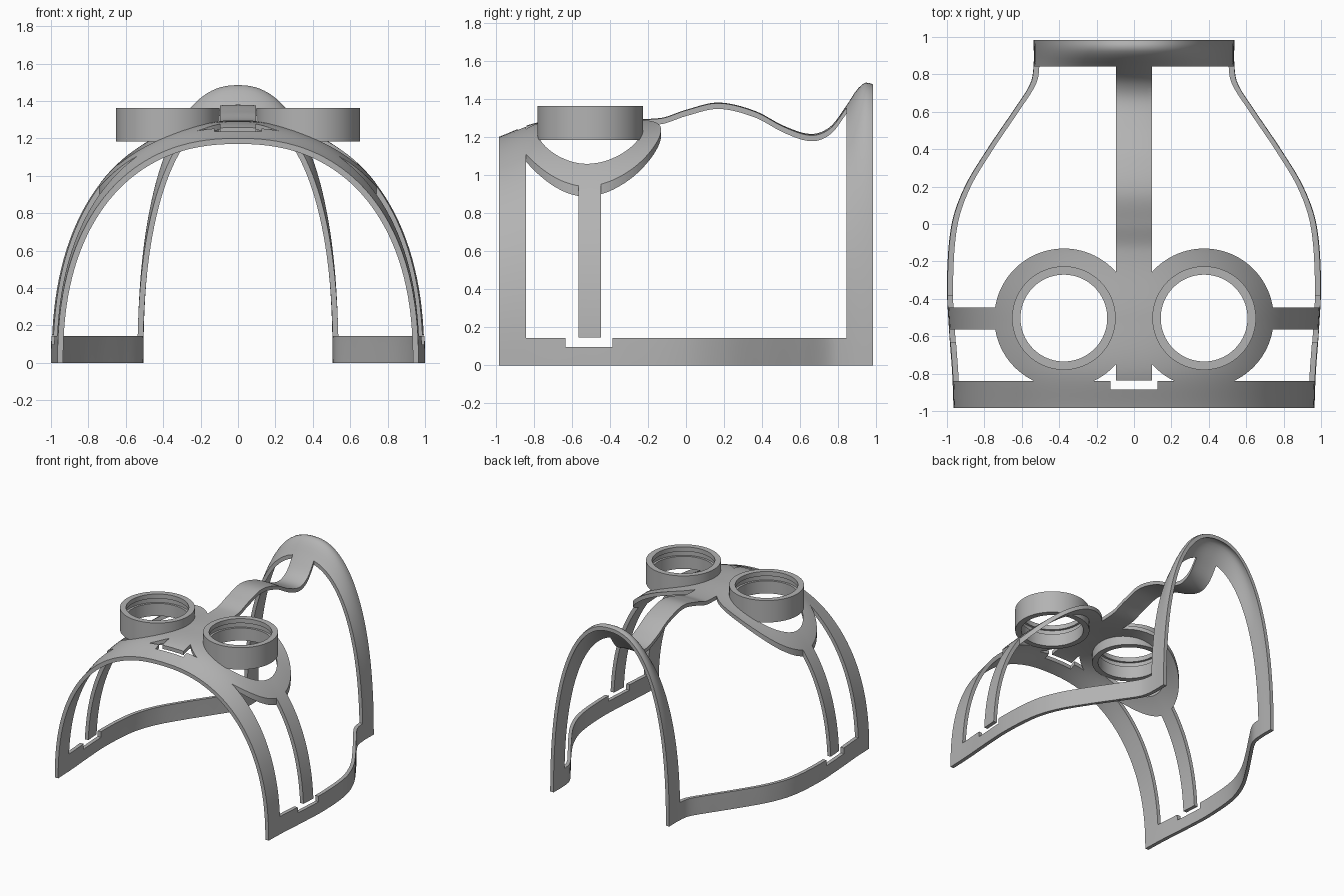
import bpy
import bmesh
import math
from mathutils import Vector

if "Cube" in bpy.data.objects:
    bpy.data.objects.remove(bpy.data.objects["Cube"], do_unlink=True)

# One plain colour for everything
grey = bpy.data.materials.new("neutral_grey")
grey.use_nodes = True
COLOUR = (0.45, 0.45, 0.45, 1)
grey.diffuse_color = COLOUR
grey.node_tree.nodes["Principled BSDF"].inputs["Base Color"].default_value = COLOUR

# Top line and half width of the shell along its length: (y, value)
RIDGE = [(-0.983, 1.20), (-0.78, 1.275), (-0.5, 1.295), (-0.14, 1.298), (0.0, 1.342),
         (0.17, 1.38), (0.36, 1.337), (0.52, 1.255), (0.66, 1.215), (0.76, 1.255),
         (0.84, 1.36), (0.9, 1.45), (0.945, 1.485), (0.983, 1.475)]
WIDTH = [(-0.983, 0.965), (-0.8, 0.972), (-0.55, 0.99), (-0.3, 1.0), (0.0, 0.975),
         (0.2, 0.905), (0.4, 0.785), (0.6, 0.65), (0.75, 0.555), (0.85, 0.537), (0.983, 0.537)]
END = 0.983
POWER = 2.3
WALL = 0.03
EYE = Vector((0.375, -0.503, 0))


def smooth_value(points, y):
    """Cubic curve through the points."""
    i = 0
    while i < len(points) - 2 and y > points[i + 1][0]:
        i += 1

    def slope(k):
        a, b = points[max(k - 1, 0)], points[min(k + 1, len(points) - 1)]
        return (b[1] - a[1]) / (b[0] - a[0])

    (y0, v0), (y1, v1) = points[i], points[i + 1]
    d = y1 - y0
    s = (y - y0) / d
    return (v0 * (1 + 2 * s) * (1 - s) ** 2 + v1 * s * s * (3 - 2 * s)
            + d * slope(i) * s * (1 - s) ** 2 - d * slope(i + 1) * s * s * (1 - s))


def make_object(name, bm):
    bmesh.ops.recalc_face_normals(bm, faces=bm.faces)
    mesh = bpy.data.meshes.new(name)
    bm.to_mesh(mesh)
    bm.free()
    obj = bpy.data.objects.new(name, mesh)
    bpy.context.collection.objects.link(obj)
    mesh.materials.append(grey)
    return obj


def box(name, low, high):
    bm = bmesh.new()
    bmesh.ops.create_cube(bm, size=1)
    low, high = Vector(low), Vector(high)
    for v in bm.verts:
        v.co = (low + high) / 2 + v.co * (high - low)
    return make_object(name, bm)


def cylinder(name, side, radius, low, high):
    bm = bmesh.new()
    bmesh.ops.create_cone(bm, cap_ends=True, segments=96, radius1=radius,
                          radius2=radius, depth=high - low)
    bmesh.ops.translate(bm, verts=bm.verts,
                        vec=(side * EYE.x, EYE.y, (low + high) / 2))
    return make_object(name, bm)


def combine(target, other, operation):
    """Apply a boolean and throw the helper away."""
    mod = target.modifiers.new("cut", "BOOLEAN")
    mod.operation = operation
    mod.solver = "EXACT"
    mod.object = other
    bpy.context.view_layer.objects.active = target
    bpy.ops.object.modifier_apply(modifier=mod.name)
    bpy.data.objects.remove(other, do_unlink=True)


def shade(obj):
    bpy.ops.object.select_all(action="DESELECT")
    obj.select_set(True)
    bpy.context.view_layer.objects.active = obj
    bpy.ops.object.shade_smooth_by_angle(angle=math.radians(35))


def make_shell(name, rows=100, cols=72):
    """Closed thin vault: each row is an outer arch and the inner arch back."""
    bm = bmesh.new()
    loops = []
    for r in range(rows + 1):
        y = -END + 2 * END * r / rows
        w, h = smooth_value(WIDTH, y), smooth_value(RIDGE, y)
        loop = []
        for inset, order in ((0, range(cols + 1)), (WALL, range(cols, -1, -1))):
            for c in order:
                t = math.pi * c / cols
                cx, sz = math.cos(t), max(math.sin(t), 0)
                if c in (0, cols):
                    sz = 0
                x = math.copysign(abs(cx) ** (2 / POWER), cx) * (w - inset)
                loop.append(bm.verts.new((x, y, sz ** (2 / POWER) * (h - inset))))
        loops.append(loop)
    n = len(loops[0])
    for a, b in zip(loops, loops[1:]):
        for k in range(n):
            m = (k + 1) % n
            bm.faces.new((a[k], a[m], b[m], b[k]))
    for loop in (loops[0], loops[-1]):
        for k in range(cols):
            bm.faces.new((loop[k], loop[k + 1], loop[n - 2 - k], loop[n - 1 - k]))
    bmesh.ops.triangulate(bm, faces=bm.faces)
    return make_object(name, bm)


# Outline of everything that stays: end arches, side rails, spine, discs, straps
keep = box("keep", (-1.2, -1.2, -0.2), (1.2, 1.2, 0.143))
pieces = [box("front_arch", (-1.15, -1.15, -0.1), (1.15, -0.84, 1.9)),
          box("back_arch", (-1.14, 0.842, -0.11), (1.14, 1.14, 1.91)),
          box("spine", (-0.095, -1.1, 0.7), (0.095, 1.1, 1.8))]
for side in (-1, 1):
    pieces.append(cylinder("disc", side, 0.372, 0.5, 1.75))
    xs = sorted((side * 0.69, side * 1.1))
    pieces.append(box("strap", (xs[0], -0.565, 0.05), (xs[1], -0.447, 1.3)))
for piece in pieces:
    combine(keep, piece, "UNION")

# Shell trimmed to that outline
frame = make_shell("frame")
combine(frame, keep, "INTERSECT")

# Round openings and strap slots
for side in (-1, 1):
    combine(frame, cylinder("eye_hole", side, 0.27, 0.4, 1.85), "DIFFERENCE")
combine(frame, box("side_slots", (-1.3, -0.632, 0.097), (1.3, -0.385, 0.146)), "DIFFERENCE")
combine(frame, box("top_slot", (-0.125, -0.885, 0.8), (0.125, -0.838, 2)), "DIFFERENCE")
shade(frame)

# Lens rings: revolved profile with a groove inside
PROFILE = [(0.277, 1.183), (0.277, 1.362), (0.232, 1.362), (0.232, 1.325),
           (0.25, 1.325), (0.25, 1.285), (0.232, 1.285), (0.232, 1.183)]
for side, label in ((1, "left"), (-1, "right")):
    bm = bmesh.new()
    steps = 96
    rings = []
    for s in range(steps):
        a = 2 * math.pi * s / steps
        rings.append([bm.verts.new((side * EYE.x + r * math.cos(a),
                                    EYE.y + r * math.sin(a), z)) for r, z in PROFILE])
    for s in range(steps):
        a, b = rings[s], rings[(s + 1) % steps]
        for k in range(len(PROFILE)):
            m = (k + 1) % len(PROFILE)
            bm.faces.new((a[k], a[m], b[m], b[k]))
    shade(make_object(label + "_lens_ring", bm))
